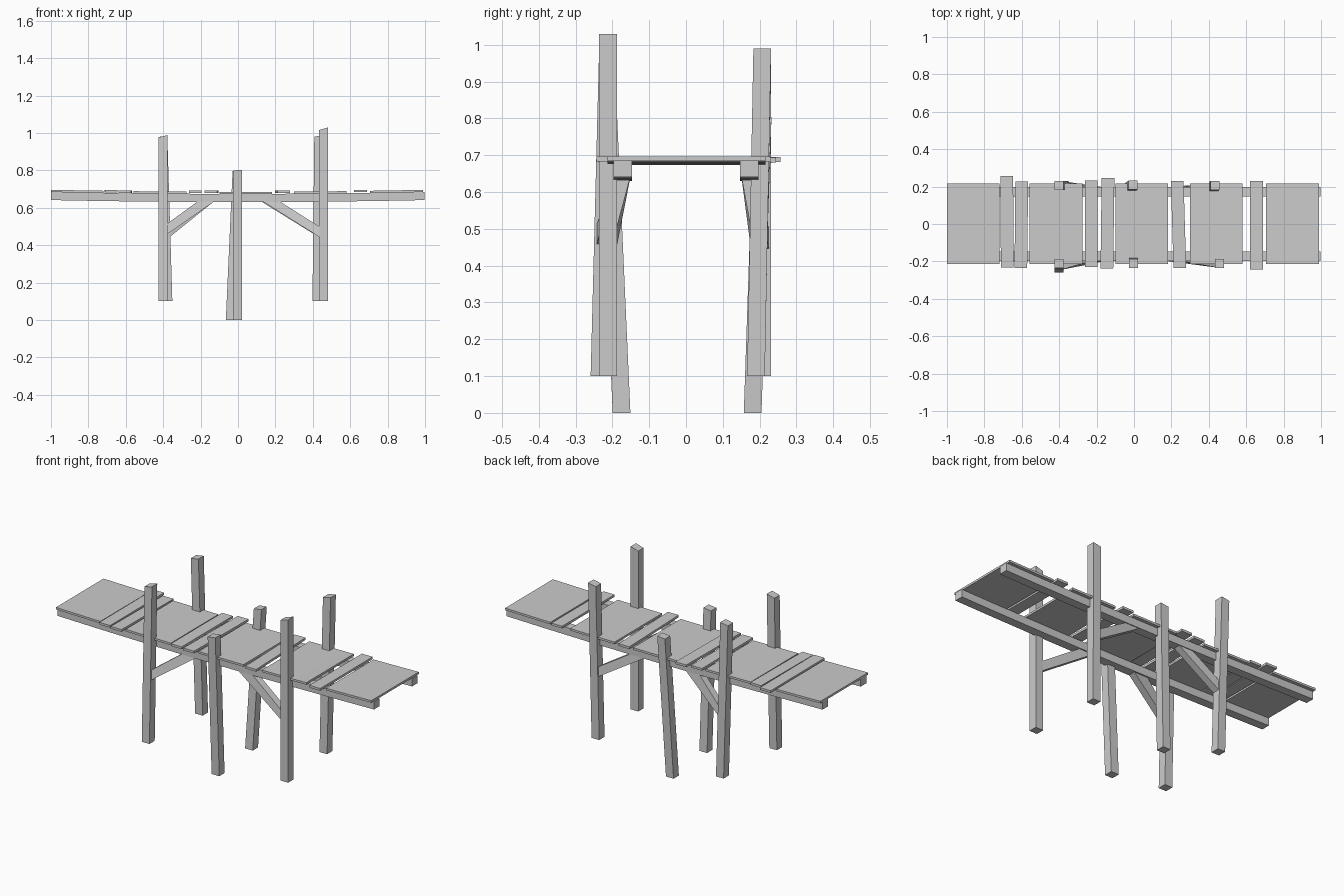
import bpy, bmesh
from mathutils import Vector

if "Cube" in bpy.data.objects:
    bpy.data.objects.remove(bpy.data.objects["Cube"])


def loft(name, loops):
    """Skin a row of four-cornered sections and cap both ends."""
    bm = bmesh.new()
    rings = [[bm.verts.new(p) for p in lp] for lp in loops]
    for a, b in zip(rings, rings[1:]):
        for i in range(4):
            j = (i + 1) % 4
            bm.faces.new((a[i], a[j], b[j], b[i]))
    bm.faces.new(rings[0])
    bm.faces.new(rings[-1])
    bmesh.ops.recalc_face_normals(bm, faces=bm.faces)
    me = bpy.data.meshes.new(name)
    bm.to_mesh(me)
    bm.free()
    ob = bpy.data.objects.new(name, me)
    bpy.context.collection.objects.link(ob)
    return ob


def flat(c, wx, wy, tilt=0.0):
    """Horizontal section, its height optionally sloping along x."""
    return [Vector(c) + Vector((sx * wx / 2, sy * wy / 2, sx * tilt))
            for sx, sy in ((-1, -1), (1, -1), (1, 1), (-1, 1))]


def upright(x, y0, y1, z0, z1):
    """Section standing across the x axis."""
    return [(x, y0, z0), (x, y1, z0), (x, y1, z1), (x, y0, z1)]


def sag(x):
    return -0.011 * (1 - x * x)


# posts: base centre, top centre, slope of the sawn top
posts = {
    "front_left_post": ((-0.402, -0.235, 0.10), (-0.402, -0.212, 0.982), 0.006),
    "back_left_post": ((-0.375, 0.207, 0.10), (-0.402, 0.207, 0.982), 0.004),
    "front_middle_post": ((-0.003, -0.175, 0.0), (-0.003, -0.211, 0.80), 0.003),
    "back_middle_post": ((-0.041, 0.181, 0.0), (-0.005, 0.208, 0.80), 0.003),
    "front_right_post": ((0.457, -0.212, 0.10), (0.457, -0.212, 1.022), 0.007),
    "back_right_post": ((0.422, 0.190, 0.10), (0.432, 0.207, 0.984), 0.005),
}
for name, (a, b, tilt) in posts.items():
    loft(name, [flat(a, 0.048, 0.048), flat(b, 0.048, 0.048, tilt)])

# long rails, sagging in the middle
for side, s in (("front", -1), ("back", 1)):
    xs = [-1 + i * 0.2495 for i in range(9)]
    loft(side + "_rail", [upright(x, s * 0.147, s * 0.197,
                                  0.641 + sag(x), 0.685 + sag(x)) for x in xs])

# diagonal braces from the outer posts up into the rails
braces = [
    ("front_left_brace", -1, -0.395, -0.155, 0.475, -0.225),
    ("back_left_brace", 1, -0.385, -0.16, 0.455, 0.208),
    ("front_right_brace", -1, 0.445, 0.16, 0.465, -0.212),
    ("back_right_brace", 1, 0.425, 0.15, 0.475, 0.197),
]
for name, s, x0, x1, z0, y0 in braces:
    h = 0.045 * (1 if x1 > 0 else -1)
    top = [(x1 - h, s * 0.15, 0.645), (x1 - h, s * 0.19, 0.645),
           (x1 + h, s * 0.19, 0.645), (x1 + h, s * 0.15, 0.645)]
    d = s * 0.021
    loft(name, [upright(x0, y0 - d, y0 + d, z0 - 0.028, z0 + 0.028), top])

# wide deck boards following the sag
for i, (x0, x1) in enumerate(((-1, -0.72), (-0.56, -0.275), (-0.10, 0.183),
                              (0.30, 0.58), (0.705, 0.99))):
    xs = [x0 + (x1 - x0) * k / 4 for k in range(5)]
    loft(f"deck_board_{i + 1}", [upright(x, -0.213, 0.216, 0.684 + sag(x),
                                         0.696 + sag(x)) for x in xs])

# narrow loose planks: centre x at front and back, y ends, height
planks = [
    (-0.678, -0.680, -0.233, 0.256, 0.682),
    (-0.605, -0.600, -0.235, 0.228, 0.679),
    (-0.229, -0.229, -0.230, 0.232, 0.679),
    (-0.145, -0.139, -0.238, 0.245, 0.680),
    (0.245, 0.231, -0.235, 0.230, 0.679),
    (0.655, 0.655, -0.243, 0.230, 0.683),
]
for i, (xf, xb, y0, y1, z) in enumerate(planks):
    loft(f"plank_{i + 1}", [[(x - 0.034, y, z), (x + 0.034, y, z),
                             (x + 0.034, y, z + 0.013), (x - 0.034, y, z + 0.013)]
                            for x, y in ((xf, y0), (xb, y1))])
